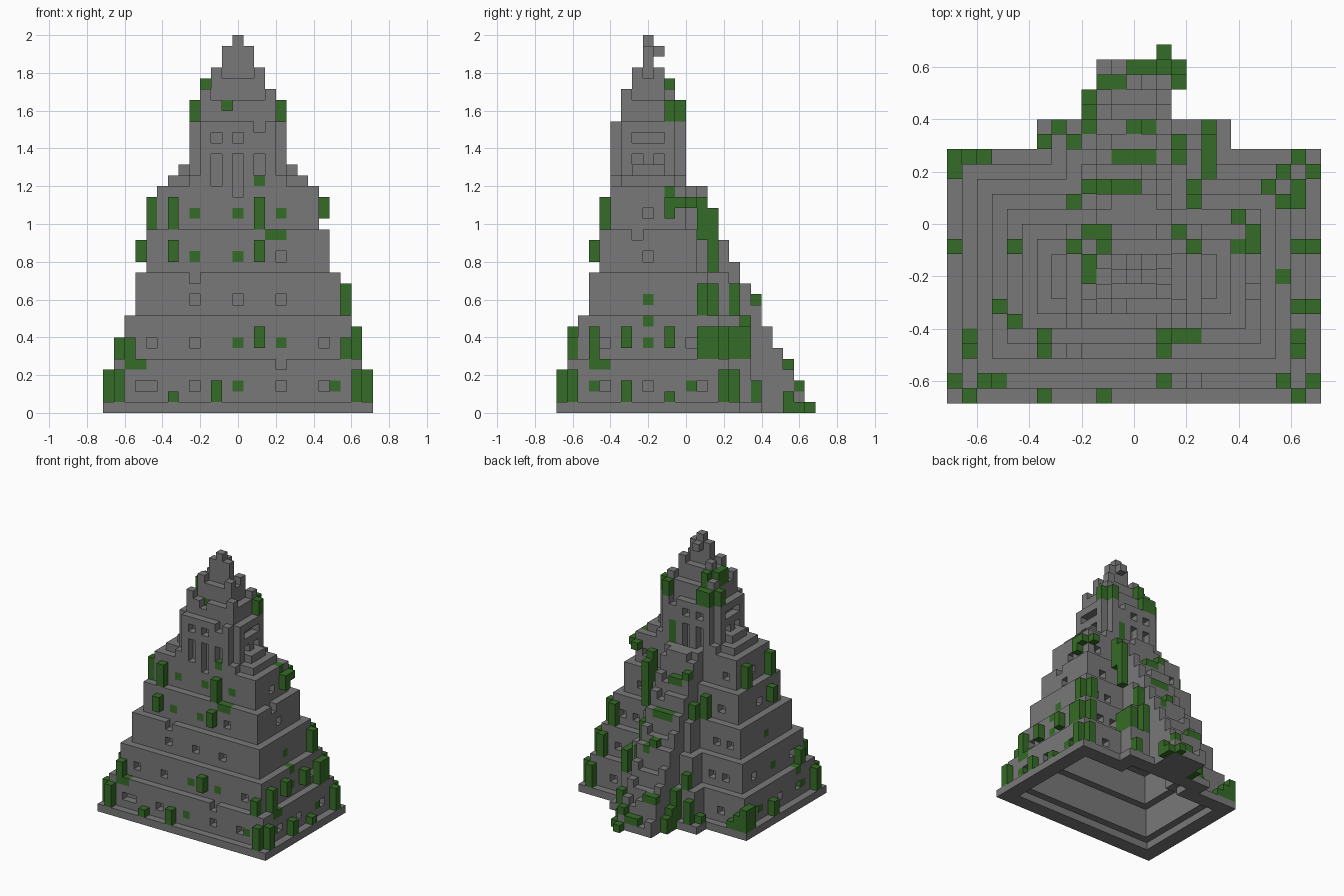
import bpy
import bmesh

U = 2 / 35            # edge of one block
MID = 8               # block row through the middle of the temple
cells = {}            # (i, j, k) -> (part, colour)

cube = bpy.data.objects.get("Cube")
if cube:
    bpy.data.objects.remove(cube, do_unlink=True)


def material(name, rgb):
    m = bpy.data.materials.new(name)
    m.use_nodes = True
    m.diffuse_color = (*rgb, 1)
    m.node_tree.nodes["Principled BSDF"].inputs["Base Color"].default_value = (*rgb, 1)
    return m


MATS = [material("grey_stone", (0.19, 0.19, 0.19)),
        material("green_vine", (0.036, 0.15, 0.02))]


def fill(part, xs, ys, zs, colour=0):
    for i in range(xs[0], xs[1] + 1):
        for j in range(ys[0], ys[1] + 1):
            for k in range(zs[0], zs[1] + 1):
                cells[i, j, k] = (part, colour)


def block(part, half, depth, z0, z1):
    """Box of blocks centred on the temple axis."""
    fill(part, (-half, half), (MID - depth, MID + depth), (z0, z1))


def carve(xs, ys, zs):
    for i in range(xs[0], xs[1] + 1):
        for j in range(ys[0], ys[1] + 1):
            for k in range(zs[0], zs[1] + 1):
                cells.pop((i, j, k), None)


def tier(z):
    return (z + 3) // 4


def paint(cell):
    if cell in cells:
        cells[cell] = (cells[cell][0], 1)


def vine(i, j, z0, z1):
    for k in range(z0, z1 + 1):
        if (i, j, k) not in cells:
            cells[i, j, k] = ("vines", 1)


def drape(i, j, n=1):
    """Vine lying on top of whatever stands in this column."""
    top = max((c[2] for c in cells if c[:2] == (i, j)), default=-1)
    vine(i, j, top + 1, top + n)


# Stepped tiers
block("base_plate", 12, 8, 0, 0)
for t in range(1, 6):
    block(f"tier_{t}", 12 - t, 8 - t, 4 * t - 3, 4 * t)

# Rear buttress, a narrower stepped mass leaning on the back
fill("rear_buttress", (-6, 6), (MID, 18), (0, 0))
for t in range(1, 6):
    half = 6 - t
    fill("rear_buttress", (-half, half), (MID, 18 - t), (4 * t - 3, 4 * t))

# Rear stair with raised side rails
for j in range(12, 23):
    top = min(20, 2 * (22 - j) + 1)
    fill("rear_stair", (-2, 2), (j, j), (0, max(0, top - 1)))
    for i in (-2, 2):
        fill("rear_stair", (i, i), (j, j), (0, top))
    if j % 3 == 0:
        fill("rear_stair", (-1, 0), (j, j), (0, top))

# Tower with notched corners and side steps
block("tower_steps", 6, 2, 21, 21)
block("tower_steps", 5, 1, 22, 22)
block("tower", 4, 3, 21, 21)
block("tower", 3, 3, 22, 26)
block("tower", 4, 2, 22, 26)

# Crown: two stepped blocks with raised corner stones, then the spire
block("crown", 3, 2, 27, 28)
block("crown", 2, 1, 29, 30)
block("spire", 1, 0, 31, 33)
block("spire", 0, 0, 34, 34)
fill("spire", (0, 0), (9, 9), (33, 33))
for side in (-1, 1):
    for end in (-1, 1):
        cells[3 * side, MID + 2 * end, 29] = ("crown", 0)
        cells[2 * side, MID + end, 31] = ("crown", 0)

# Hollow underside, stepping inwards
for t in range(4):
    z0, z1 = (0, 0) if t == 0 else (4 * t - 3, 4 * t)
    carve((t - 10, 10 - t), (t + 2, 14 - t), (z0, z1))
carve((-4, 4), (14, 16), (0, 0))
carve((-3, 3), (14, 15), (1, 4))

# Windows: columns per tier; mossy ones stay filled and turn green
FRONT = {1: ((-9, -8, -4, 4, 8), (0, 9)), 2: ((-8, -4, 8), (0, 4)),
         3: ((-4, 0, 4), ()), 4: ((4,), (-4, 0)), 5: ((), (-4, 0, 4))}
SIDE = {1: ((4, 8, 13), (3, 12)), 2: ((4, 12), (8,)), 3: ((), (8,)),
        4: ((8,), ()), 5: ((8,), ())}
for t, (open_cols, mossy) in FRONT.items():
    z = 4 * t - 2
    for i in open_cols:
        carve((i, i), (t, t), (z, z))
    for i in mossy:
        paint((i, t, z))
    for i in (-8, 8, -6, 6):
        if abs(i) < 12 - t and abs(i) > 6 - t // 2:
            carve((i, i), (16 - t, 16 - t), (z, z))
    for side in (-1, 1):
        x = side * (12 - t)
        for j in SIDE[t][0]:
            carve((x, x), (j, j), (z, z))
        for j in SIDE[t][1]:
            paint((x, j, z))

# Tower windows: front, back with one overgrown, then sides
for j in (5, 11):
    for i, low in ((-2, 21), (0, 20), (2, 22)):
        top = 26 if i == 2 else 25
        carve((i, i), (j, j), (top, top))
        if (i, j) != (2, 11):
            carve((i, i), (j, j), (low, 23))
paint((2, 5, 21))
for k in (21, 22, 23):
    paint((2, 11, k))
for x in (-4, 4):
    carve((x, x), (7, 9), (25, 25))
    for j in (7, 9):
        carve((x, x), (j, j), (23, 23))

# Chipped and mossy cornice blocks
for cell in ((4, 1, 4), (-4, 3, 12), (-1, 6, 28), (8, 7, 16)):
    cells.pop(cell, None)
for cell in ((-10, 1, 4), (-9, 1, 4), (3, 4, 16), (4, 4, 16), (11, 3, 4),
             (11, 4, 4), (10, 8, 8), (-11, 4, 4), (7, 10, 20), (-1, 7, 28)):
    paint(cell)

# Vines on the front walls
for i, z0, z1 in ((-11, 1, 3), (11, 1, 3), (-6, 1, 1), (-2, 1, 2), (2, 6, 7),
                  (-10, 5, 6), (10, 5, 6), (-6, 14, 15), (2, 14, 15),
                  (-6, 17, 19), (2, 17, 19)):
    vine(i, tier(z0) - 1, z0, z1)
# Vines on the side walls
for side, j, z0, z1 in ((1, 1, 1, 3), (-1, 1, 1, 3), (1, 6, 1, 2), (1, 10, 1, 1),
                        (1, 15, 1, 3), (-1, 10, 1, 2), (-1, 15, 1, 3),
                        (1, 3, 5, 7), (1, 6, 6, 7), (1, 10, 6, 7), (-1, 3, 5, 6),
                        (1, 13, 5, 7), (1, 14, 5, 7), (1, 13, 9, 11),
                        (-1, 6, 14, 15), (-1, 10, 17, 19), (-1, 5, 17, 19),
                        (1, 10, 18, 19), (1, 11, 19, 19)):
    vine(side * (13 - tier(z0)), j, z0, z1)
# Vines on the back walls
for i, z0, z1 in ((-12, 1, 3), (-11, 1, 2), (-10, 1, 1), (11, 1, 3), (10, 5, 7),
                  (9, 9, 11), (-4, 13, 15), (7, 19, 19), (4, 16, 19)):
    vine(i, 17 - tier(z0), z0, z1)
vine(4, 14, 13, 18)
# Vines over the buttress and stair
for i, j, n in ((-5, 18, 3), (-6, 17, 1), (-3, 18, 4), (5, 18, 2), (5, 17, 3),
                (5, 16, 3), (5, 15, 3), (3, 17, 4), (3, 16, 3), (-4, 17, 2), (0, 18, 1),
                (1, 18, 1), (-1, 16, 1), (0, 16, 1), (1, 16, 1), (-2, 14, 1),
                (-1, 14, 1), (0, 14, 1), (-3, 14, 2), (-3, 19, 3), (-3, 20, 2),
                (-2, 21, 1), (-1, 21, 1), (3, 21, 2), (3, 22, 1), (0, 22, 1),
                (1, 22, 1), (2, 22, 1), (2, 23, 1)):
    drape(i, j, n)
# Vines on the crown
for i, j, z0, z1 in ((-4, 10, 27, 28), (4, 10, 27, 28), (3, 11, 27, 28), (-3, 11, 27, 28),
                     (-2, 11, 27, 28), (-3, 8, 29, 30), (-3, 9, 29, 30),
                     (-2, 10, 29, 30)):
    vine(i, j, z0, z1)

# Turn the blocks into one shell object per part
SIDES = ((1, 0, 0), (-1, 0, 0), (0, 1, 0), (0, -1, 0), (0, 0, 1), (0, 0, -1))


def build(part):
    bm = bmesh.new()
    corners = {}

    def corner(p):
        if p not in corners:
            corners[p] = bm.verts.new((p[0] * U - U / 2, (p[1] - 12) * U, p[2] * U))
        return corners[p]

    for cell, (owner, colour) in cells.items():
        if owner != part:
            continue
        for d in SIDES:
            if tuple(a + b for a, b in zip(cell, d)) in cells:
                continue
            axis = next(n for n in range(3) if d[n])
            a, b = (axis + 1) % 3, (axis + 2) % 3
            ring = []
            for s, t in ((0, 0), (1, 0), (1, 1), (0, 1)):
                p = list(cell)
                p[axis] += d[axis] > 0
                p[a] += s
                p[b] += t
                ring.append(corner(tuple(p)))
            face = bm.faces.new(ring if d[axis] > 0 else ring[::-1])
            face.material_index = colour
    mesh = bpy.data.meshes.new(part)
    bm.to_mesh(mesh)
    bm.free()
    for m in MATS:
        mesh.materials.append(m)
    bpy.context.collection.objects.link(bpy.data.objects.new(part, mesh))


for part in sorted({owner for owner, _ in cells.values()}):
    build(part)
